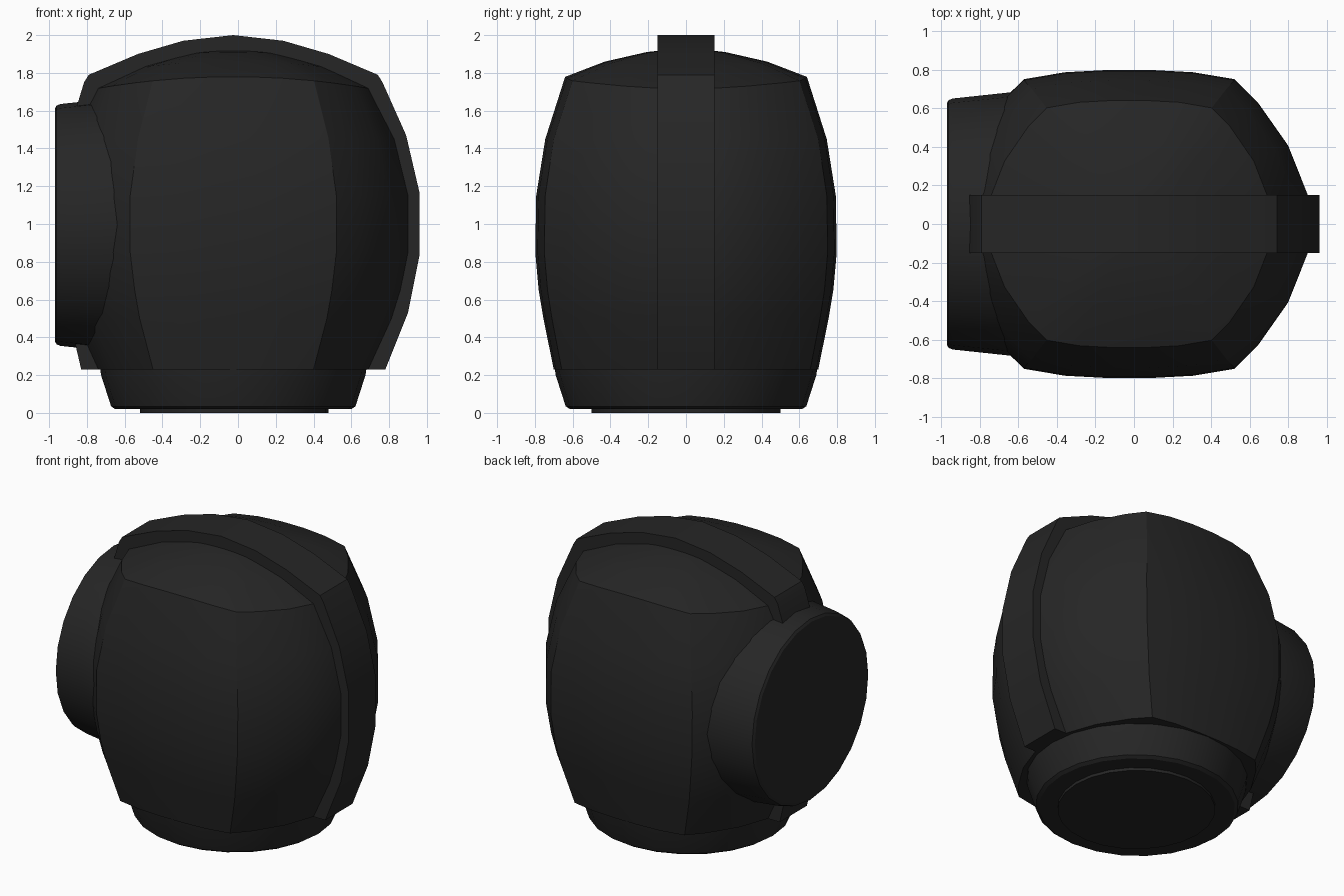
import bpy, math

cube = bpy.data.objects.get("Cube")
if cube:
    bpy.data.objects.remove(cube, do_unlink=True)

black = bpy.data.materials.new("matte_black")
black.use_nodes = True
colour = (0.019, 0.019, 0.019, 1)
black.diffuse_color = colour
bsdf = next(n for n in black.node_tree.nodes if n.type == 'BSDF_PRINCIPLED')
bsdf.inputs["Base Color"].default_value = colour

CX = -0.025      # centre of the shell
LEFT = -0.9      # shell and band stop inside the side disc


def make(name, verts, faces, angle=30):
    me = bpy.data.meshes.new(name)
    me.from_pydata(verts, [], faces)
    me.materials.append(black)
    ob = bpy.data.objects.new(name, me)
    bpy.context.collection.objects.link(ob)
    bpy.ops.object.select_all(action='DESELECT')
    ob.select_set(True)
    bpy.context.view_layer.objects.active = ob
    bpy.ops.object.mode_set(mode='EDIT')
    bpy.ops.mesh.select_all(action='SELECT')
    bpy.ops.mesh.normals_make_consistent(inside=False)
    bpy.ops.object.mode_set(mode='OBJECT')
    bpy.ops.object.shade_smooth_by_angle(angle=math.radians(angle))
    return ob


def loft(name, rings):
    """Skin equal-length rings and cap both ends."""
    n = len(rings[0])
    faces = [(r * n + i, r * n + (i + 1) % n, (r + 1) * n + (i + 1) % n, (r + 1) * n + i)
             for r in range(len(rings) - 1) for i in range(n)]
    last = (len(rings) - 1) * n
    faces += [tuple(range(n)), tuple(range(last, last + n))]
    return make(name, [v for ring in rings for v in ring], faces)


def circle(n):
    return [(math.cos(2 * math.pi * i / n), math.sin(2 * math.pi * i / n)) for i in range(n)]


# Shell: barrel with flattened front and back, and a shallow dome
quarter = [(1, .19), (.89, .51), (.72, .79), (.59, .94), (.36, .985), (.12, 1)]
half = quarter + [(-x, y) for x, y in reversed(quarter)]
section = half + [(-x, -y) for x, y in half]
levels = [(.23, .72, .70), (.5, .84, .755), (.65, .885, .78), (.85, .925, .798),
          (1.15, .925, .793), (1.45, .855, .745), (1.78, .725, .64),
          (1.86, .49, .43), (1.91, .25, .21), (1.93, .03, .03)]
shell = []
for z, sx, sy in levels:
    droop = .06 if z > 1.7 else 0
    shell.append([(max(CX + x * sx, LEFT), y * sy, z - droop * (x * sx) ** 2 / .5)
                  for x, y in section])
loft("shell", shell)

# Neck and bottom plate
loft("neck", [[(CX + x * r, y * (r - .01), z) for x, y in circle(24)]
              for z, r in [(.02, .625), (.035, .647), (.2, .7), (.27, .71)]])
loft("bottom_plate", [[(-.02 + x * .5, y * .5, z) for x, y in circle(24)] for z in (0, .03)])

# Raised band running over the top from side to side
arc = [(.805, .23), (.925, .53), (.985, .83), (.985, 1.17), (.915, 1.47),
       (.79, 1.75), (.765, 1.79), (.505, 1.9), (.265, 1.97)]
path = arc + [(0, 2)] + [(-x, z) for x, z in reversed(arc)]
n = len(path)
verts = []
for y in (-.15, .15):
    verts += [(max(CX + x, LEFT), y, z) for x, z in path]
    verts += [(max(CX + x * .85, LEFT), y, .23 + (z - .23) * .9) for x, z in path]
faces = []
for i in range(n - 1):
    o, p = i, i + 1
    faces += [(o, p, p + n, o + n), (o + 2 * n, p + 2 * n, p + 3 * n, o + 3 * n),
              (o, p, p + 2 * n, o + 2 * n), (o + n, p + n, p + 3 * n, o + 3 * n)]
faces += [(e, e + n, e + 3 * n, e + 2 * n) for e in (0, n - 1)]
make("band", verts, faces)

# Round disc on the right side
loft("side_disc", [[(x, a * r, .995 + b * r * .985) for a, b in circle(24)]
                   for x, r in [(-.97, .625), (-.96, .642), (-.94, .65), (-.66, .68), (-.5, .68)]])
